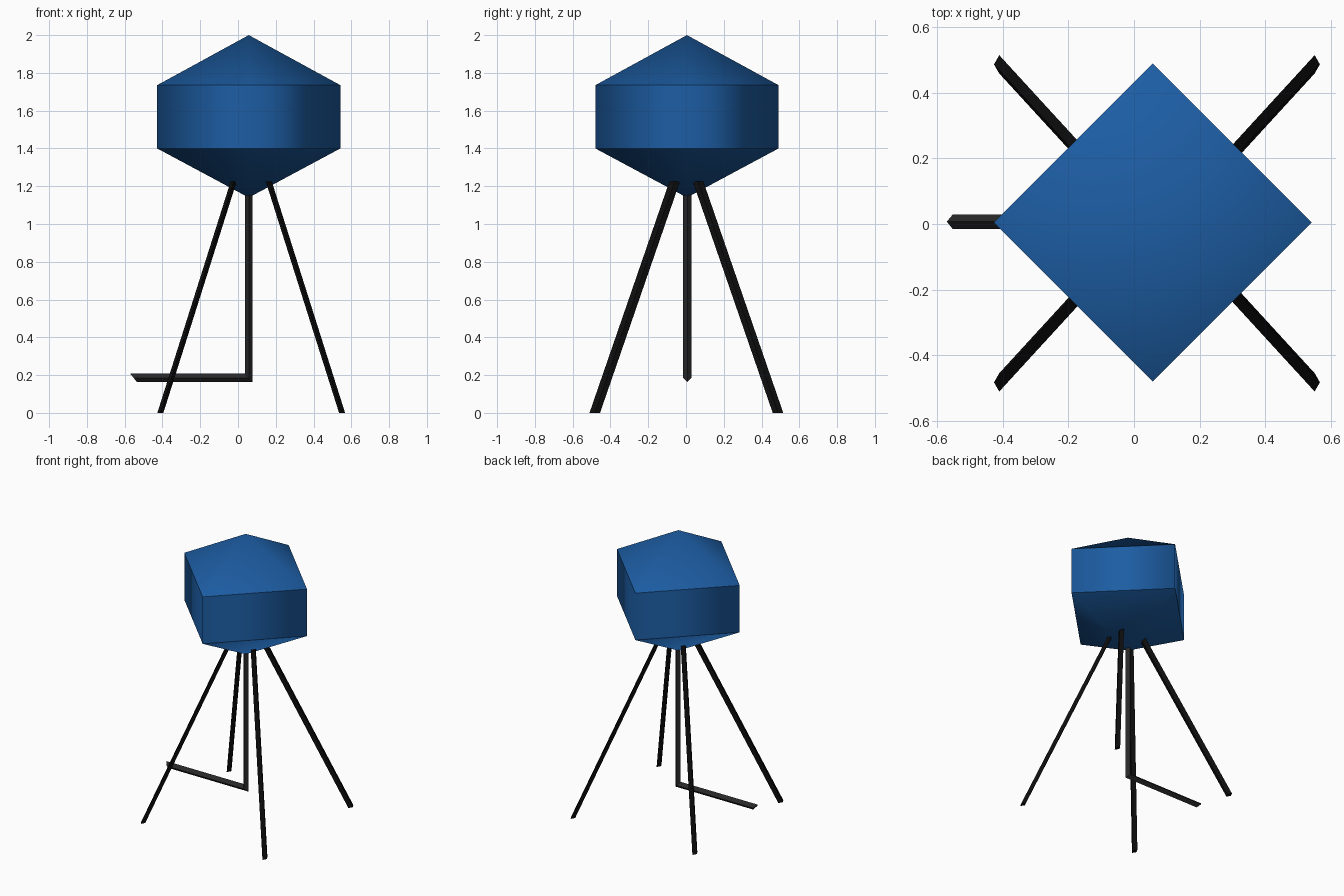
import bpy, bmesh

if "Cube" in bpy.data.objects:
    bpy.data.objects.remove(bpy.data.objects["Cube"])


def material(name, rgb):
    m = bpy.data.materials.new(name)
    m.diffuse_color = (*rgb, 1)
    m.use_nodes = True
    m.node_tree.nodes["Principled BSDF"].inputs["Base Color"].default_value = m.diffuse_color
    return m


BLUE = material("blue_paint", (0.012, 0.11, 0.37))
BLACK = material("black_steel", (0.004, 0.004, 0.004))
DARK = material("dark_pipe", (0.022, 0.021, 0.021))


def diamond(x, y, z, rx, ry):
    """Four-sided horizontal section with corners on the axes."""
    return [(x + rx, y, z), (x, y + ry, z), (x - rx, y, z), (x, y - ry, z)]


def loft(name, rings, mat, bottom=None, top=None):
    """Skin a list of rings; close each end with a cap or an apex point."""
    bm = bmesh.new()
    loops = [[bm.verts.new(p) for p in r] for r in rings]
    n = len(loops[0])
    for a, b in zip(loops, loops[1:]):
        for i in range(n):
            j = (i + 1) % n
            bm.faces.new((a[i], a[j], b[j], b[i]))
    for loop, apex in ((loops[0], bottom), (loops[-1], top)):
        if apex:
            tip = bm.verts.new(apex)
            for i in range(n):
                bm.faces.new((loop[i], loop[(i + 1) % n], tip))
        else:
            bm.faces.new(loop)
    bmesh.ops.recalc_face_normals(bm, faces=bm.faces)
    me = bpy.data.meshes.new(name)
    bm.to_mesh(me)
    bm.free()
    me.materials.append(mat)
    ob = bpy.data.objects.new(name, me)
    bpy.context.collection.objects.link(ob)
    return ob


# Tank: four-sided drum with pointed roof and base, smooth around, sharp rims
CX, CY = 0.057, 0.005
tank = loft("tank", [diamond(CX, CY, z, 0.485, 0.485) for z in (1.40, 1.735)],
            BLUE, bottom=(CX, CY, 1.14), top=(CX, CY, 2.0))
me = tank.data
for p in me.polygons:
    p.use_smooth = True
for e in me.edges:
    a, b = (me.vertices[i].co for i in e.vertices)
    rim = abs(a.z - b.z) < 1e-4
    e.use_edge_sharp = rim

# Four splayed legs
for sx, xn in ((-1, "left"), (1, "right")):
    for sy, yn in ((-1, "front"), (1, "back")):
        loft(f"{yn}_{xn}_leg",
             [diamond(0.07 + sx * 0.481, 0.002 + sy * 0.485, 0.0, 0.016, 0.028),
              diamond(0.07 + sx * 0.093, 0.002 + sy * 0.062, 1.225, 0.016, 0.028)],
             BLACK)

# Feed pipe: drops from the tank, mitred elbow, runs left to a slanted end
PY = 0.007
top_ring = diamond(CX, PY, 1.16, 0.02, 0.022)
elbow = [(x, y, 0.186 - (x - CX) * 1.12) for x, y, z in top_ring]
end_ring = [(-0.553 - (z - 0.186) * 0.8, y, z) for x, y, z in elbow]
loft("feed_pipe", [top_ring, elbow, end_ring], DARK)
